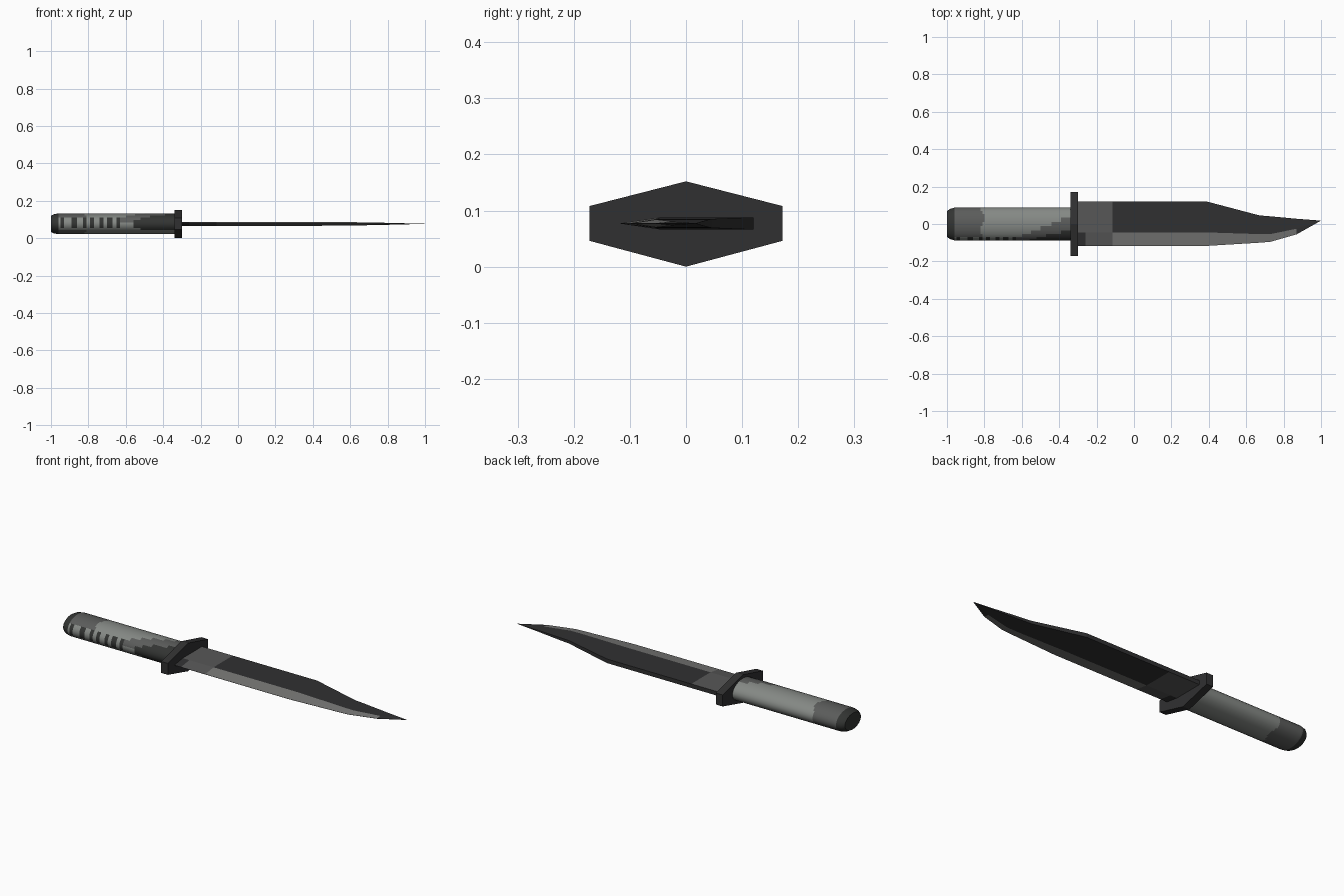
import bpy, bmesh, math

if "Cube" in bpy.data.objects:
    bpy.data.objects.remove(bpy.data.objects["Cube"])

ZC = 0.077  # height of the knife's centre plane


def mat(name, r, g, b):
    m = bpy.data.materials.new(name)
    m.diffuse_color = (r, g, b, 1)
    m.use_nodes = True
    m.node_tree.nodes["Principled BSDF"].inputs["Base Color"].default_value = m.diffuse_color
    return m


BLACK = mat("blackened_steel", 0.030, 0.030, 0.031)
STEEL = mat("grey_steel", 0.095, 0.095, 0.095)
EDGE = mat("bright_edge", 0.18, 0.18, 0.175)
GRIP = mat("grip_grey", 0.235, 0.25, 0.235)
GRIP_MID = mat("grip_worn_grey", 0.105, 0.108, 0.105)
GRIP_DARK = mat("grip_dark", 0.032, 0.034, 0.032)


def finish(name, bm, mats, rule=None, smooth=False):
    bmesh.ops.remove_doubles(bm, verts=bm.verts, dist=1e-5)
    bmesh.ops.recalc_face_normals(bm, faces=bm.faces)
    if rule:
        for f in bm.faces:
            f.material_index = rule(f.calc_center_median(), f.normal)
    me = bpy.data.meshes.new(name)
    bm.to_mesh(me)
    bm.free()
    for m in mats:
        me.materials.append(m)
    ob = bpy.data.objects.new(name, me)
    bpy.context.collection.objects.link(ob)
    if smooth:
        bpy.ops.object.select_all(action='DESELECT')
        ob.select_set(True)
        bpy.context.view_layer.objects.active = ob
        bpy.ops.object.shade_smooth_by_angle(angle=math.radians(30))
    return ob


def loft(rings):
    """Skin equal-length rings of points and cap both ends."""
    bm = bmesh.new()
    vs = [[bm.verts.new(p) for p in ring] for ring in rings]
    n = len(vs[0])
    for a, b in zip(vs, vs[1:]):
        for i in range(n):
            j = (i + 1) % n
            bm.faces.new((a[i], a[j], b[j], b[i]))
    bm.faces.new(vs[0])
    bm.faces.new(vs[-1])
    return bm


# Blade: x, spine y, bevel line y, edge y, half thickness
stations = [
    (-0.32, 0.12, -0.045, -0.117, 0.011),
    (-0.26, 0.12, -0.045, -0.117, 0.011),
    (-0.115, 0.12, -0.045, -0.117, 0.011),
    (0.39, 0.12, -0.045, -0.117, 0.011),
    (0.67, 0.046, -0.054, -0.100, 0.008),
    (0.73, 0.041, -0.054, -0.095, 0.007),
    (0.87, 0.028, -0.025, -0.055, 0.0035),
    (0.998, 0.018, 0.0175, 0.017, 0.0003),
]
rings = [[(x, s, ZC + t), (x, b, ZC + t), (x, e, ZC + 0.0004),
          (x, e, ZC - 0.0004), (x, b, ZC - t), (x, s, ZC - t)]
         for x, s, b, e, t in stations]


def blade_rule(c, n):
    if abs(n.z) < 0.1:
        return 0
    bevel = n.y < -0.05 and c.y < -0.015
    if c.x < -0.115:
        return 0 if bevel and c.x < -0.26 else 1
    return 2 if bevel else 0


finish("blade", loft(rings), [BLACK, STEEL, EDGE], blade_rule)

# Guard: flat hexagonal plate
hexagon = [(0, 0.152), (0.172, 0.108), (0.172, 0.046),
           (0, 0.0), (-0.172, 0.046), (-0.172, 0.108)]
finish("guard", loft([[(x, y, z) for y, z in hexagon] for x in (-0.34, -0.30)]), [BLACK])

# Handle: oval grip with chamfered butt
SIDES = 24


def oval(x, k):
    return [(x, 0.088 * k * math.cos(a), ZC + 0.056 * k * math.sin(a))
            for a in (2 * math.pi * (i + 0.5) / SIDES for i in range(SIDES))]


rings = [oval(-1.0, 0.78), oval(-0.985, 0.92)]
rings += [oval(-0.96 + 0.01 * i, 1.0) for i in range(64)]
notches = (-0.94, -0.875, -0.82, -0.78, -0.73, -0.685, -0.64)


def handle_rule(c, n):
    if c.x < -0.96:
        return 2
    # grip slots painted along the front
    if c.y < -0.06 and 0.055 < c.z < 0.112 and any(abs(c.x - s) < 0.0125 for s in notches):
        return 2
    # dark wear spreading from the guard on the front side
    if c.x > -0.56 and c.y < -0.085 + 0.25 * (c.x + 0.56) and c.z > 0.04:
        return 2
    if c.x > -0.63 and c.y < -0.075 + 0.40 * (c.x + 0.63) and c.z > ZC:
        return 1
    # worn butt section with a wavy border
    if c.x < -0.81 + 0.015 * math.sin(c.y * 50) and c.y > -0.075:
        return 1
    return 0


finish("handle", loft(rings), [GRIP, GRIP_MID, GRIP_DARK], handle_rule, smooth=True)
